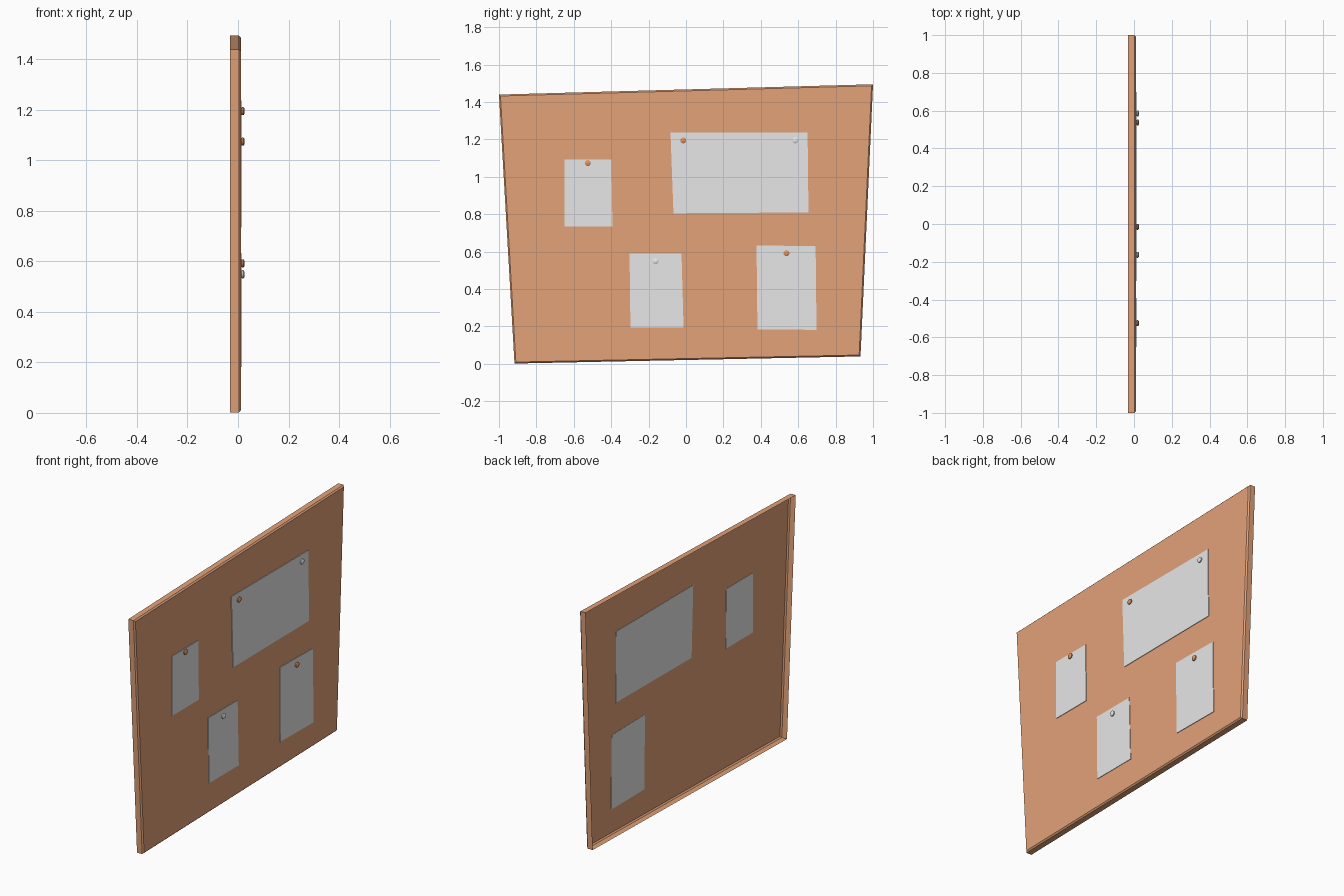
import bpy, bmesh, math

if "Cube" in bpy.data.objects:
    bpy.data.objects.remove(bpy.data.objects["Cube"])


def material(name, rgb):
    m = bpy.data.materials.new(name)
    m.diffuse_color = (*rgb, 1)
    m.use_nodes = True
    m.node_tree.nodes["Principled BSDF"].inputs["Base Color"].default_value = m.diffuse_color
    return m


CORK = material("cork brown", (0.76, 0.36, 0.19))
WHITE = material("paper white", (0.8, 0.8, 0.8))
ORANGE = material("pin orange", (0.74, 0.30, 0.13))


def loft(name, rings, mat, cap_back=True, smooth=False):
    """Skin a stack of closed rings running from back (-x) to front (+x)."""
    bm = bmesh.new()
    loops = [[bm.verts.new(p) for p in ring] for ring in rings]
    n = len(loops[0])
    for a, b in zip(loops, loops[1:]):
        for i in range(n):
            j = (i + 1) % n
            bm.faces.new((a[i], a[j], b[j], b[i]))
    bm.faces.new(loops[-1])
    if cap_back:
        bm.faces.new(loops[0][::-1])
    me = bpy.data.meshes.new(name)
    bm.to_mesh(me)
    bm.free()
    me.materials.append(mat)
    ob = bpy.data.objects.new(name, me)
    bpy.context.collection.objects.link(ob)
    if smooth:
        for f in me.polygons:
            f.use_smooth = len(f.vertices) == 4
        me.set_sharp_from_angle(angle=math.radians(40))
    return ob


# Board: crooked tray, open at the back, with a chamfered front edge
outline = [(-0.917, 0.002), (0.933, 0.04), (1.0, 1.495), (-1.0, 1.44)]


def board_ring(x, inset):
    cz = 0.74
    return [(x, y * (1 - inset), cz + (z - cz) * (1 - inset * 1.35))
            for y, z in outline]


loft("board", [board_ring(-0.031, 0), board_ring(0.003, 0),
               board_ring(0.011, 0.008)], CORK, cap_back=False)

# Paper notes: thin crooked sheets; most of them cut through the board skin
notes = {
    "small_note": (0.0095, [(-0.65, 0.735), (-0.393, 0.735), (-0.399, 1.094), (-0.65, 1.094)]),
    "wide_note": (0.0095, [(-0.067, 0.805), (0.655, 0.81), (0.65, 1.237), (-0.083, 1.237)]),
    "lower_note": (0.0115, [(-0.297, 0.195), (-0.013, 0.195), (-0.024, 0.591), (-0.302, 0.591)]),
    "tall_note": (0.0095, [(0.382, 0.185), (0.698, 0.182), (0.693, 0.629), (0.377, 0.634)]),
}
for name, (back, corners) in notes.items():
    loft(name, [[(x, y, z) for y, z in corners] for x in (back, 0.0145)], WHITE)

# Push pins: small rounded discs
PIN_PROFILE = [(0.012, 0.011), (0.016, 0.016), (0.022, 0.016), (0.026, 0.010)]
pins = [(-0.015, 1.195, ORANGE), (0.585, 1.195, WHITE), (-0.525, 1.074, ORANGE),
        (-0.163, 0.549, WHITE), (0.537, 0.592, ORANGE)]
SIDES = 16
for i, (y, z, mat) in enumerate(pins):
    rings = [[(x, y + r * math.cos(k * math.tau / SIDES),
               z + r * math.sin(k * math.tau / SIDES)) for k in range(SIDES)]
             for x, r in PIN_PROFILE]
    loft(f"pin_{i + 1}", rings, mat, smooth=True)
